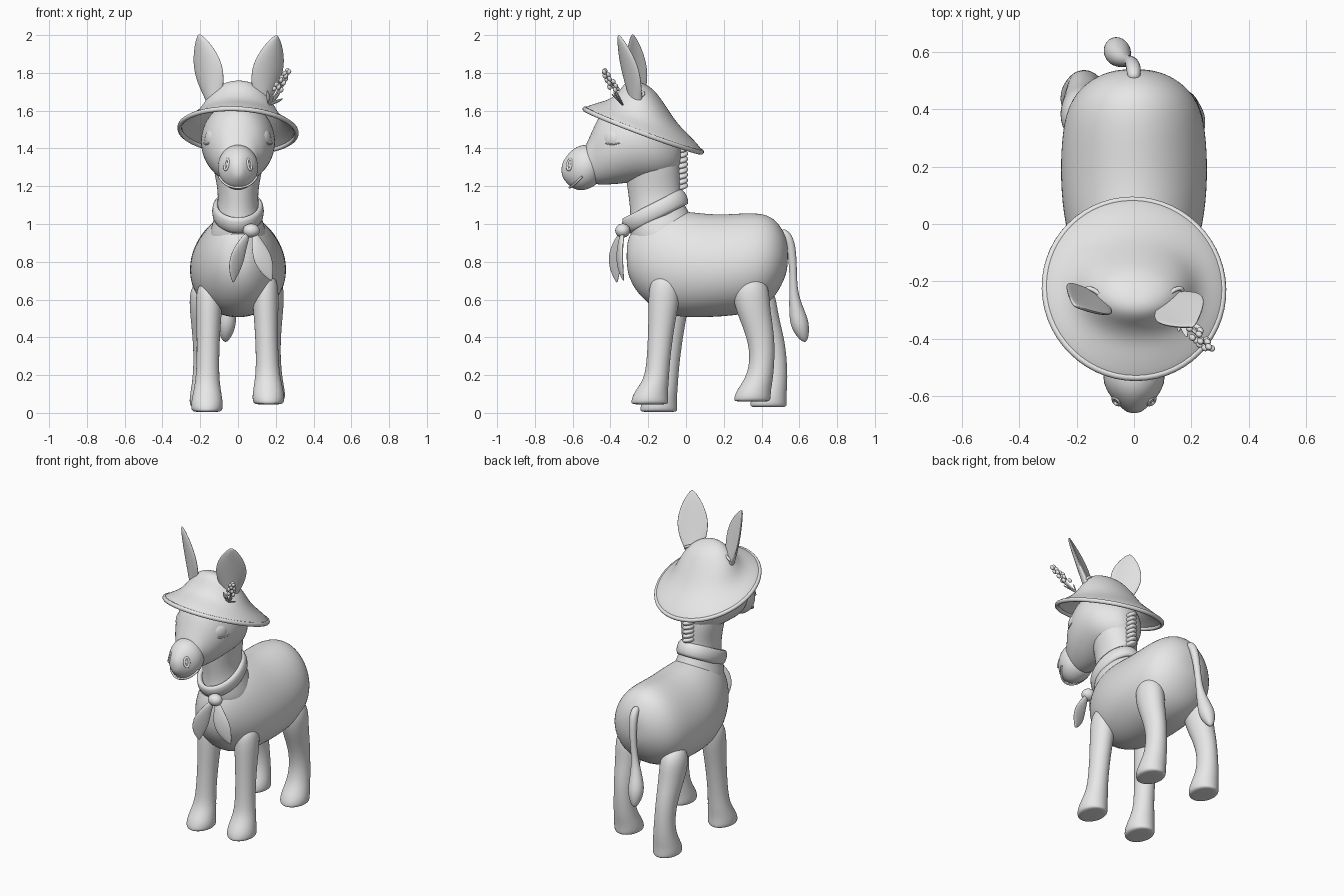
import bpy, bmesh, math
from mathutils import Vector, Matrix

if "Cube" in bpy.data.objects:
    bpy.data.objects.remove(bpy.data.objects["Cube"])

grey = bpy.data.materials.new("plain_grey")
grey.use_nodes = True
grey.diffuse_color = (0.8, 0.8, 0.8, 1)
grey.node_tree.nodes["Principled BSDF"].inputs["Base Color"].default_value = (0.8, 0.8, 0.8, 1)


def finish(name, bm, subdiv=0, thickness=0):
    bmesh.ops.recalc_face_normals(bm, faces=bm.faces)
    mesh = bpy.data.meshes.new(name)
    bm.to_mesh(mesh)
    bm.free()
    mesh.materials.append(grey)
    mesh.shade_smooth()
    ob = bpy.data.objects.new(name, mesh)
    bpy.context.collection.objects.link(ob)
    if thickness:
        mod = ob.modifiers.new("thickness", "SOLIDIFY")
        mod.thickness, mod.offset = thickness, 0
    if subdiv:
        mod = ob.modifiers.new("smooth", "SUBSURF")
        mod.levels = mod.render_levels = subdiv
    return ob


def loft(name, sections, side=(1, 0, 0), axis=None, sides=16, open_start=False, subdiv=2, thickness=0, cup=0, egg=0):
    """Skin elliptical sections (x, y, z, radius along side, other radius)."""
    bm = bmesh.new()
    points = [Vector(s[:3]) for s in sections]
    rings = []
    for i, s in enumerate(sections):
        tangent = Vector(axis) if axis else points[min(i + 1, len(points) - 1)] - points[max(i - 1, 0)]
        tangent.normalize()
        a = Vector(side)
        a = (a - tangent * a.dot(tangent)).normalized()
        b = tangent.cross(a)
        ring = []
        for k in range(sides):
            t = math.tau * k / sides
            wide = s[3] * math.cos(t) * (1 + egg * math.sin(t))
            bend = cup * s[3] * math.cos(t) ** 2
            ring.append(bm.verts.new(points[i] + a * wide + b * (s[4] * math.sin(t) + bend)))
        rings.append(ring)
    for r, q in zip(rings, rings[1:]):
        for k in range(sides):
            j = (k + 1) % sides
            bm.faces.new((r[k], r[j], q[j], q[k]))
    if not open_start:
        bm.faces.new(rings[0])
    bm.faces.new(rings[-1])
    return finish(name, bm, subdiv, thickness)


def ball(name, centre, radii, rotation=(0, 0, 0)):
    bm = bmesh.new()
    bmesh.ops.create_uvsphere(bm, u_segments=20, v_segments=12, radius=1)
    ob = finish(name, bm)
    ob.location, ob.scale, ob.rotation_euler = centre, radii, rotation


def hoop(name, centre, rx, ry, width, height, tilt=(0, 0, 0)):
    """Elliptical ring with an oval section."""
    bm = bmesh.new()
    n, m = 56, 10
    verts = []
    for i in range(n):
        t = math.tau * i / n
        for k in range(m):
            s = math.tau * k / m
            w = width * math.cos(s)
            verts.append(bm.verts.new(((rx + w) * math.cos(t), (ry + w) * math.sin(t), height * math.sin(s))))
    for i in range(n):
        for k in range(m):
            j, l = (i + 1) % n, (k + 1) % m
            bm.faces.new((verts[i * m + k], verts[j * m + k], verts[j * m + l], verts[i * m + l]))
    ob = finish(name, bm)
    ob.location, ob.rotation_euler = centre, tilt


def curve(name, points, radius):
    data = bpy.data.curves.new(name, "CURVE")
    data.dimensions, data.bevel_depth, data.bevel_resolution = "3D", radius, 2
    data.use_fill_caps = True
    sp = data.splines.new("NURBS")
    sp.points.add(len(points) - 1)
    for p, co in zip(sp.points, points):
        p.co = (*co, 1)
    sp.use_endpoint_u, sp.order_u = True, 3
    data.materials.append(grey)
    bpy.context.collection.objects.link(bpy.data.objects.new(name, data))


# Torso: y, centre height, half width, half height
torso = [(-.315, .83, .045, .06), (-.295, .825, .09, .13), (-.245, .82, .145, .205), (-.14, .8, .205, .275),
         (0, .785, .245, .287), (.15, .777, .26, .273), (.3, .788, .255, .273), (.4, .805, .237, .256),
         (.47, .82, .195, .213), (.52, .83, .125, .13), (.54, .83, .05, .06)]
loft("body", [(0, y, z, a, b) for y, z, a, b in torso], axis=(0, 1, 0), sides=20, egg=.09)

# Neck: height, y, half width, half depth
neck = [(.85, -.11, .17, .175), (.98, -.125, .148, .18), (1.05, -.135, .122, .162), (1.12, -.16, .107, .143),
        (1.2, -.17, .112, .145), (1.3, -.175, .135, .15), (1.4, -.19, .14, .14)]
loft("neck", [(0, y, z, a, b) for z, y, a, b in neck], axis=(0, 0, 1))

# Head and muzzle
head = [(-.54, 1.33, .07, .07), (-.52, 1.335, .095, .105), (-.49, 1.36, .11, .15), (-.45, 1.4, .145, .195),
        (-.37, 1.425, .185, .218), (-.25, 1.445, .207, .222), (-.14, 1.4, .178, .175), (-.06, 1.38, .11, .12),
        (-.025, 1.37, .05, .06)]
loft("head", [(0, y, z, a, b) for y, z, a, b in head], axis=(0, 1, 0), sides=20)
muzzle = [(-.66, 1.285, .02, .03), (-.637, 1.288, .05, .068), (-.6, 1.292, .086, .108), (-.555, 1.297, .11, .125),
          (-.5, 1.305, .11, .118), (-.45, 1.31, .075, .085)]
loft("muzzle", [(0, y, z, a, b) for y, z, a, b in muzzle], axis=(0, 1, 0))
curve("smile", [(-.1, -.55, 1.25), (-.078, -.59, 1.21), (0, -.625, 1.187), (.078, -.59, 1.21), (.1, -.55, 1.25)], .006)
for s, label in ((1, "left"), (-1, "right")):
    hoop(label + "_nostril", (s * .06, -.616, 1.315), .014, .028, .008, .008, (math.radians(75), 0, s * .85))
    ball(label + "_eyelid", (s * .145, -.395, 1.45), (.024, .05, .048), (0, 0, -s * .5))
    curve(label + "_lash_line", [(s * .14, -.435, 1.435), (s * .173, -.405, 1.412), (s * .18, -.35, 1.43)], .004)

# Legs: front pair and hind pair, each in a slightly different stride
front = [(0, 0, .07, .096), (.012, 0, .087, .102), (.06, .004, .085, .093), (.13, .035, .07, .068),
         (.22, .045, .06, .062), (.42, .062, .062, .07), (.58, .078, .074, .088), (.66, .084, .066, .08),
         (.69, .088, .035, .04)]
hind = [(0, 0, .07, .094), (.012, 0, .087, .1), (.06, .008, .085, .093), (.13, .042, .07, .072),
        (.24, .056, .061, .065), (.36, .042, .064, .077), (.48, .005, .076, .093), (.58, -.008, .082, .102),
        (.64, -.008, .066, .08), (.67, -.008, .035, .04)]


def leg(name, profile, x, y, z, lean_x, lean_y=0):
    secs = [(x + lean_x * h, y + dy + lean_y * h, z + h, a, b) for h, dy, a, b in profile]
    secs.insert(0, (secs[0][0], secs[0][1], z, .03, .04))
    loft(name, secs, axis=(0, 0, 1))


leg("left_front_leg", front, .162, -.192, .045, -.03)
leg("right_front_leg", front, -.165, -.145, .005, .02)
leg("left_hind_leg", hind, .165, .35, .06, 0)
leg("right_hind_leg", hind, -.172, .437, .03, -.012, -.09)

# Tail with a bulb tuft
loft("tail", [(0, .5, .965, .02, .02), (0, .535, .94, .027, .027), (-.005, .558, .88, .026, .026),
              (-.015, .568, .76, .02, .02), (-.03, .568, .64, .022, .022), (-.05, .585, .54, .042, .042),
              (-.06, .602, .47, .053, .053), (-.065, .62, .41, .035, .035), (-.067, .632, .375, .01, .01)], sides=12)

# Mane: a stack of twisted strands down the back of the neck
for i in range(8):
    ball("mane_strand", (0, -.03, 1.2 + .028 * i), (.036, .042, .018), (.15, .35, 0))

# Hat: brim and crown, tilted back and a little to the left, with a rolled rim
TILT = (math.radians(-20.3), math.radians(3), 0)
HAT_AT = Vector((0, -.226, 1.495))
hat = [(0, 0, .318, .336), (.027, -.005, .28, .3), (.052, -.015, .24, .258), (.088, -.03, .205, .192),
       (.138, -.05, .175, .142), (.18, -.073, .142, .108), (.212, -.09, .1, .076), (.227, -.1, .05, .04),
       (.229, -.102, .015, .012)]
hat_ob = loft("hat", [(0, y, z, a, b) for z, y, a, b in hat], axis=(0, 0, 1), sides=28, open_start=True, thickness=.01)
hat_ob.location, hat_ob.rotation_euler = HAT_AT, TILT
hoop("hat_rim", HAT_AT, .31, .33, .012, .013, TILT)

# Ears: leaf shapes with a cupped inner face, set in holes of the hat
EAR = [(0, .035, .03), (.15, .05, .026), (.3, .078, .022), (.48, .096, .018), (.65, .09, .015), (.82, .062, .012),
       (.94, .03, .009), (1, .006, .005)]


def ear(name, base, tip, side, cup):
    b, t = Vector(base), Vector(tip)
    loft(name, [(*b.lerp(t, f), w, d) for f, w, d in EAR], side=side, cup=cup)


ear("left_ear", (.12, -.255, 1.6), (.205, -.357, 2.0), (.88, .45, 0), .2)
ear("right_ear", (-.12, -.265, 1.6), (-.207, -.283, 2.005), (.8, -.57, 0), .2)
for s, label in ((1, "left"), (-1, "right")):
    hoop(label + "_ear_hole", (s * .118, -.278, 1.685), .03, .07, .008, .008, (0, s * .7, -s * .75))

# Neckerchief: band, knot and two hanging ends
hoop("scarf_band", (0, -.163, 1.068), .117, .166, .02, .046, (math.radians(27), 0, 0))
ball("scarf_knot", (.07, -.335, .965), (.045, .04, .037))
END = [(0, .015, .013), (.25, .036, .013), (.5, .055, .011), (.75, .043, .009), (.93, .016, .006), (1, .003, .003)]
for name, top, low, bow, side in (
        ("scarf_end_right", (.055, -.34, .955), (-.025, -.365, .69), (-.02, -.025, 0), (.75, .65, 0)),
        ("scarf_end_left", (.085, -.335, .955), (.178, -.33, .7), (-.005, -.02, 0), (1, .3, 0))):
    a, b = Vector(top), Vector(low)
    loft(name, [(*(a.lerp(b, f) + Vector(bow) * math.sin(math.pi * f)), w, d) for f, w, d in END], side=side, sides=12)

# Flower sprig on the hat
low, high = Vector((.165, -.335, 1.63)), Vector((.265, -.435, 1.81))
curve("sprig_stem", [low, low.lerp(high, .5) + Vector((.012, 0, 0)), high], .005)
for i in range(15):
    turn = i * 2.4
    spread = .024 * (1 - i / 22)
    at = low.lerp(high, .4 + .6 * i / 14) + spread * Vector((math.cos(turn), math.sin(turn), .3))
    ball("sprig_bud", at, (.011, .011, .015), (.4, .5, 0))
for off in ((.075, -.03, .035), (.02, -.06, .06), (.06, -.05, .07), (-.01, -.04, .08)):
    loft("sprig_leaf", [(*(low + Vector(off) * f), w, .004) for f, w in ((0, .004), (.35, .013), (.7, .012), (1, .002))],
         side=(.6, .6, -.4), sides=8, subdiv=1)
